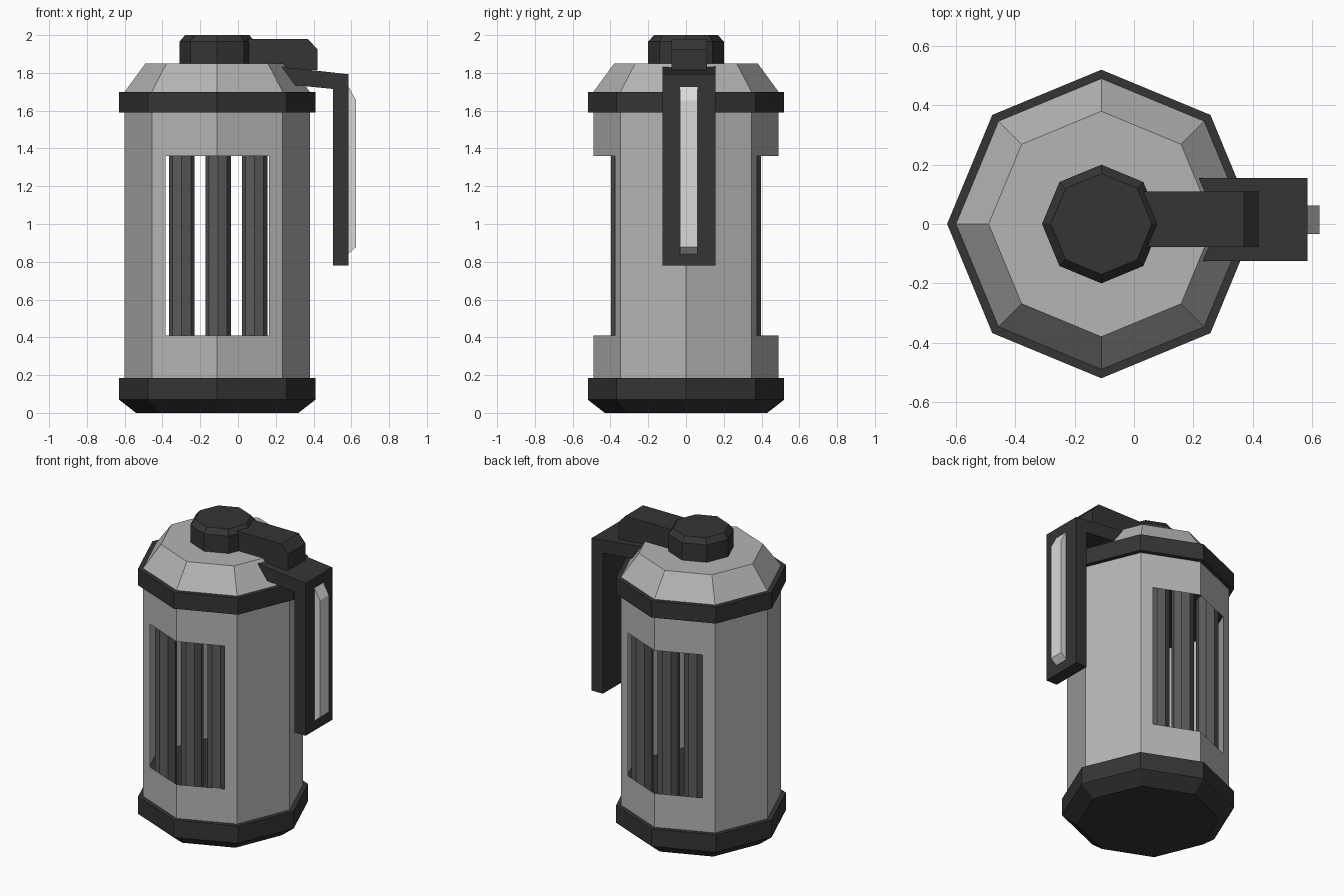
import bpy, bmesh, math
from mathutils import Vector

if "Cube" in bpy.data.objects:
    bpy.data.objects.remove(bpy.data.objects["Cube"])

CX = -0.11  # axis of the canister


def material(name, v):
    m = bpy.data.materials.new(name)
    m.diffuse_color = (v, v, v, 1)
    m.use_nodes = True
    m.node_tree.nodes["Principled BSDF"].inputs["Base Color"].default_value = m.diffuse_color
    return m


DARK = material("dark charcoal", 0.035)
GREY = material("body grey", 0.46)
ROD = material("rod grey", 0.105)
PALE = material("pale grey", 0.70)


def finish(name, bm, mat):
    bmesh.ops.recalc_face_normals(bm, faces=bm.faces)
    me = bpy.data.meshes.new(name)
    bm.to_mesh(me)
    bm.free()
    me.materials.append(mat)
    ob = bpy.data.objects.new(name, me)
    bpy.context.collection.objects.link(ob)
    return ob


def lathe(bm, rings, x=CX, y=0.0, caps=True):
    """Eight-sided turned shape from (radius, z) rings."""
    loops = [[bm.verts.new((x + r * math.cos(i * math.pi / 4),
                            y + r * math.sin(i * math.pi / 4), z)) for i in range(8)]
             for r, z in rings]
    for a, b in zip(loops, loops[1:]):
        for i in range(8):
            j = (i + 1) % 8
            bm.faces.new((a[i], a[j], b[j], b[i]))
    if caps:
        bm.faces.new(loops[0][::-1])
        bm.faces.new(loops[-1])


def turned(name, rings, mat):
    bm = bmesh.new()
    lathe(bm, rings)
    return finish(name, bm, mat)


def extruded(name, profile, y0, y1, mat):
    """Extrude an x-z profile along y."""
    bm = bmesh.new()
    f = bm.faces.new([bm.verts.new((x, y0, z)) for x, z in profile])
    ext = bmesh.ops.extrude_face_region(bm, geom=[f])
    vs = [g for g in ext["geom"] if isinstance(g, bmesh.types.BMVert)]
    bmesh.ops.translate(bm, verts=vs, vec=(0, y1 - y0, 0))
    return finish(name, bm, mat)


# Base, collar, shoulder and cap
turned("base", [(0.43, 0), (0.52, 0.07), (0.52, 0.185), (0.49, 0.185)], DARK)
turned("collar", [(0.49, 1.59), (0.52, 1.59), (0.52, 1.70), (0.49, 1.70)], DARK)
turned("shoulder", [(0.49, 1.70), (0.38, 1.85)], GREY)
turned("cap", [(0.20, 1.85), (0.20, 1.965), (0.17, 2.0)], DARK)

# Body shell with a front and a back window
W, Z0, Z1 = 0.275, 0.41, 1.36
bm = bmesh.new()
lathe(bm, [(0.49, 0.185), (0.49, Z0), (0.49, Z1), (0.49, 1.59)], caps=False)
for s in (-1, 1):
    bmesh.ops.bisect_plane(bm, geom=bm.verts[:] + bm.edges[:] + bm.faces[:],
                           plane_co=Vector((CX + s * W, 0, 0)), plane_no=Vector((1, 0, 0)))
holes = [f for f in bm.faces
         if abs(f.calc_center_median().x - CX) < W and Z0 < f.calc_center_median().z < Z1]
bmesh.ops.delete(bm, geom=holes, context='FACES')
finish("body_shell", bm, GREY)

# Dark plates closing the chamber, and rods behind each window
turned("chamber_floor", [(0.485, 0.30), (0.485, 0.31)], DARK)
turned("chamber_ceiling", [(0.485, 1.46), (0.485, 1.47)], DARK)
bm = bmesh.new()
for y in (-0.33, 0.33):
    for dx in (-0.193, 0, 0.193):
        lathe(bm, [(0.068, 0.31), (0.068, 1.46)], CX + 0.005 + dx, y)
finish("rods", bm, ROD)

# Lever head, handle and pale grip strip
extruded("lever_head", [(0.0, 1.815), (0.42, 1.815), (0.42, 1.925), (0.37, 1.98), (0.0, 1.98)],
         -0.077, 0.11, DARK)
extruded("handle", [(0.20, 1.835), (0.585, 1.793), (0.585, 0.78), (0.503, 0.78),
                    (0.503, 1.715), (0.20, 1.745)], -0.125, 0.155, DARK)
extruded("grip_strip", [(0.58, 1.735), (0.625, 1.655), (0.625, 0.878), (0.58, 0.838)],
         -0.033, 0.062, PALE)
